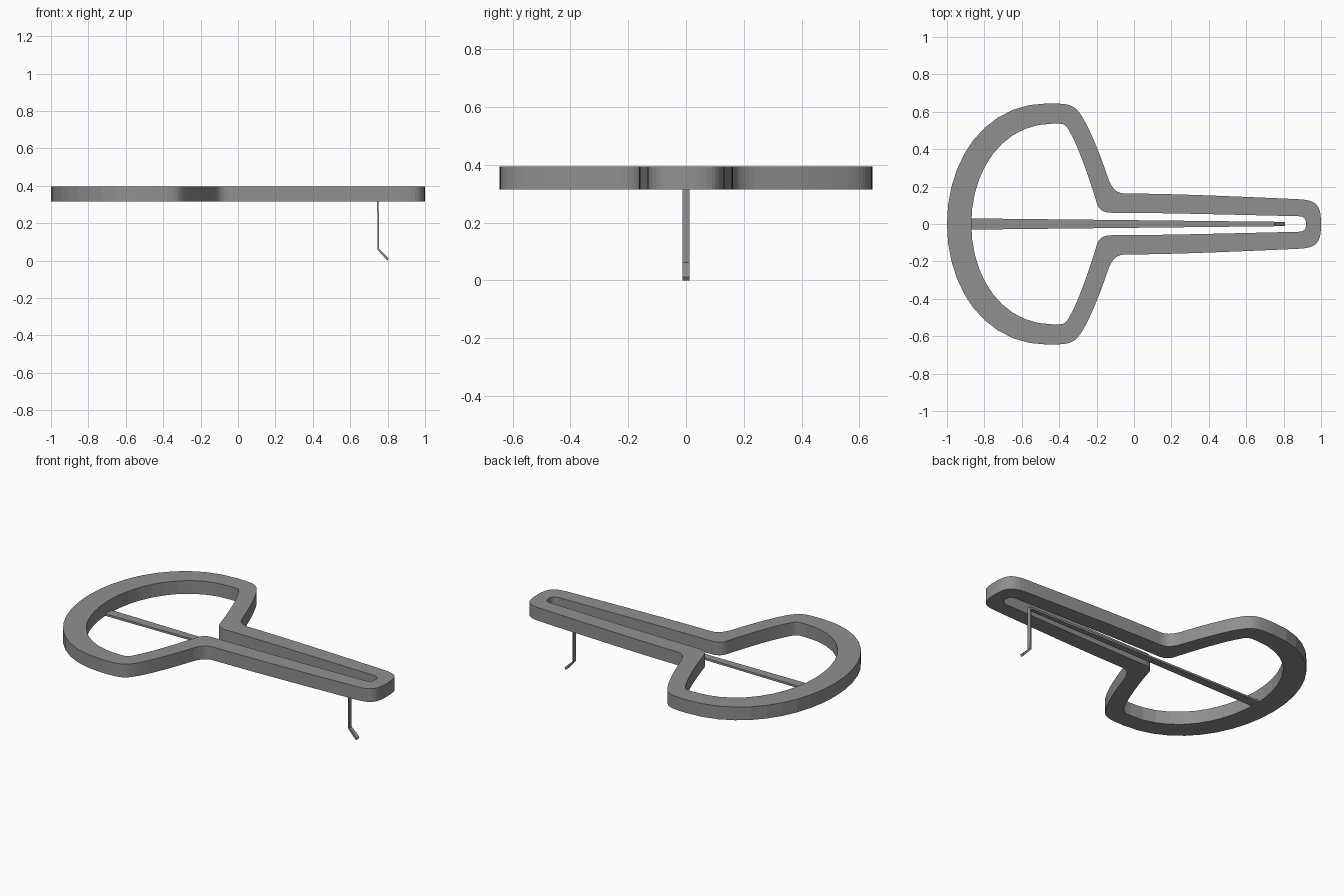
import bpy
import bmesh
from mathutils import Vector
from mathutils.geometry import interpolate_bezier

cube = bpy.data.objects.get("Cube")
if cube:
    bpy.data.objects.remove(cube, do_unlink=True)

steel = bpy.data.materials.new("grey_steel")
steel.use_nodes = True
steel.diffuse_color = (0.28, 0.28, 0.28, 1)
bsdf = next(n for n in steel.node_tree.nodes if n.type == 'BSDF_PRINCIPLED')
bsdf.inputs["Base Color"].default_value = steel.diffuse_color

BOTTOM, TOP = 0.315, 0.395
STEPS = 10


def make_object(name, bm):
    bmesh.ops.recalc_face_normals(bm, faces=bm.faces)
    mesh = bpy.data.meshes.new(name)
    bm.to_mesh(mesh)
    bm.free()
    mesh.materials.append(steel)
    obj = bpy.data.objects.new(name, mesh)
    bpy.context.collection.objects.link(obj)
    return obj


def closed_outline(start, segments):
    """Chain Bezier segments over the +y half, then mirror to -y."""
    half = [Vector(start)]
    for h1, h2, end in segments:
        pts = interpolate_bezier(half[-1], Vector(h1), Vector(h2), Vector(end), STEPS + 1)
        half += [p.to_2d() for p in pts[1:]]
    return half + [Vector((p.x, -p.y)) for p in half[-2:0:-1]]


def loft(bm, rings, wrap=False):
    """Join successive rings of points with quads."""
    rings = [[bm.verts.new(p) for p in ring] for ring in rings]
    n = len(rings[0])
    pairs = list(zip(rings, rings[1:] + rings[:1])) if wrap else list(zip(rings, rings[1:]))
    for a, b in pairs:
        for i in range(n):
            j = (i + 1) % n
            bm.faces.new((a[i], a[j], b[j], b[i]))
    if not wrap:
        bm.faces.new(rings[0])
        bm.faces.new(rings[-1])


# Frame: nose, prong, neck, flank, shoulder, bow
outer = closed_outline((1, 0), [
    ((1, 0.10), (0.98, 0.13), (0.87, 0.133)),
    ((0.6, 0.145), (0.2, 0.163), (-0.04, 0.163)),
    ((-0.09, 0.163), (-0.11, 0.18), (-0.135, 0.235)),
    ((-0.18, 0.37), (-0.24, 0.52), (-0.285, 0.585)),
    ((-0.32, 0.635), (-0.34, 0.645), (-0.46, 0.645)),
    ((-0.80, 0.645), (-1, 0.34), (-1, 0)),
])
inner = closed_outline((0.92, 0), [
    ((0.92, 0.03), (0.91, 0.042), (0.87, 0.042)),
    ((0.6, 0.047), (0.2, 0.06), (-0.12, 0.06)),
    ((-0.17, 0.06), (-0.19, 0.08), (-0.20, 0.115)),
    ((-0.24, 0.25), (-0.30, 0.42), (-0.345, 0.495)),
    ((-0.365, 0.535), (-0.375, 0.537), (-0.43, 0.537)),
    ((-0.71, 0.537), (-0.87, 0.28), (-0.87, 0)),
])
bm = bmesh.new()
loft(bm, [[(p.x, p.y, z) for p in line]
          for line, z in ((outer, BOTTOM), (outer, TOP), (inner, TOP), (inner, BOTTOM))], wrap=True)
make_object("frame", bm)


# Reed: thin tapering strip lying level with the underside
def strip_section(x, half_width):
    low, high = BOTTOM, BOTTOM + 0.012
    return [(x, -half_width, low), (x, half_width, low), (x, half_width, high), (x, -half_width, high)]


bm = bmesh.new()
loft(bm, [strip_section(-0.875, 0.03), strip_section(0.752, 0.012)])
make_object("reed", bm)


# Trigger: bent wire below the reed tip
def wire_section(x, z, slant):
    w, t = 0.012, 0.004
    return [(x - t, -w, z - slant), (x + t, -w, z + slant), (x + t, w, z + slant), (x - t, w, z - slant)]


bm = bmesh.new()
loft(bm, [wire_section(0.748, BOTTOM + 0.012, 0), wire_section(0.75, 0.062, 0.002),
          wire_section(0.802, 0.008, 0.006)])
bmesh.ops.translate(bm, verts=bm.verts, vec=(0, 0, -min(v.co.z for v in bm.verts)))
make_object("trigger", bm)
